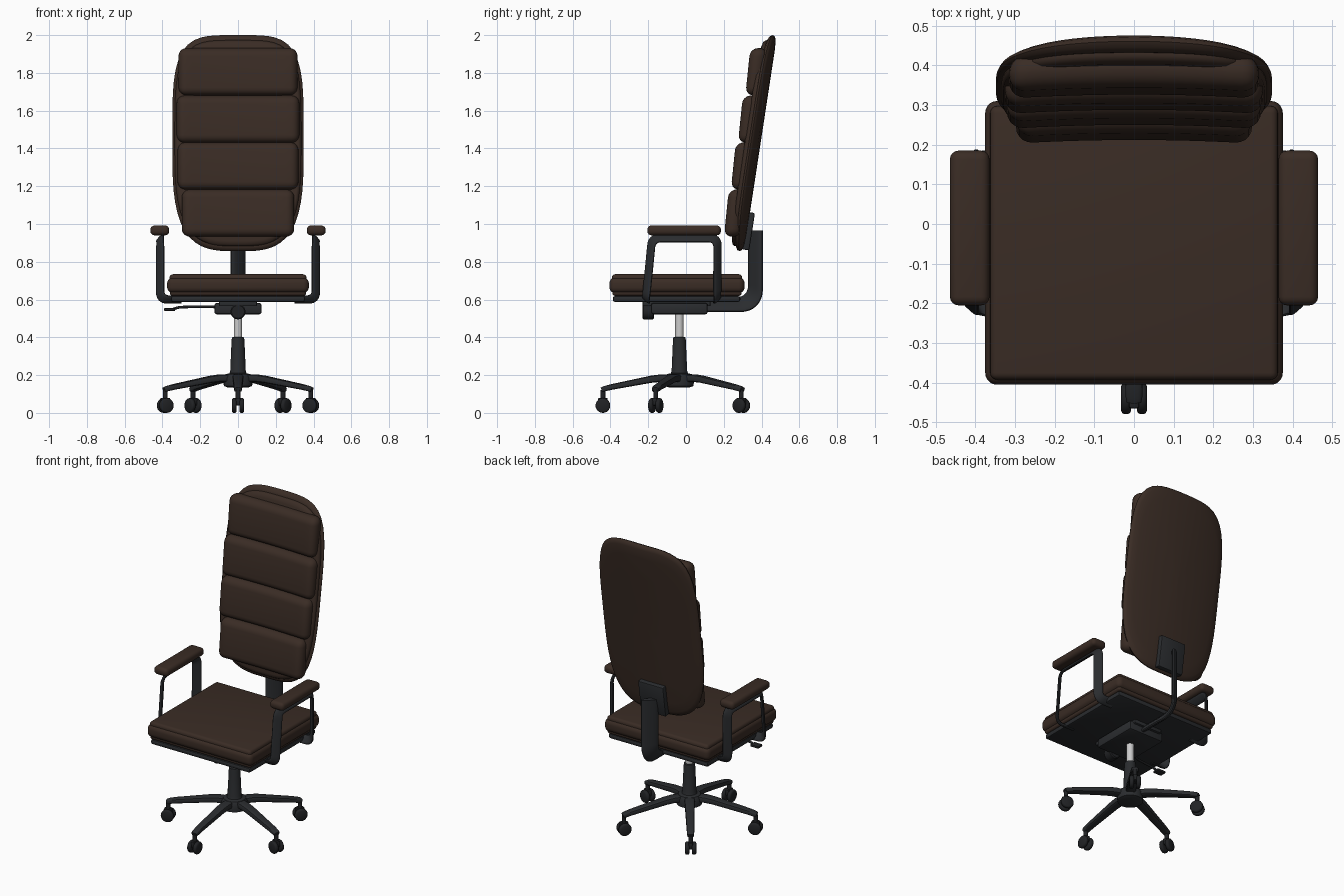
import bpy, bmesh, math
from mathutils import Vector, Matrix

if "Cube" in bpy.data.objects:
    bpy.data.objects.remove(bpy.data.objects["Cube"])

def material(name, rgb):
    m = bpy.data.materials.new(name)
    m.diffuse_color = (*rgb, 1)
    m.use_nodes = True
    m.node_tree.nodes["Principled BSDF"].inputs["Base Color"].default_value = m.diffuse_color
    return m

LEATHER = material("brown_leather", (0.042, 0.025, 0.018))
FRAME = material("dark_frame", (0.023, 0.025, 0.028))
BLACK = material("black_plastic", (0.015, 0.016, 0.018))
CHROME = material("chrome", (0.6, 0.6, 0.6))

def finish(bm, name, mat, angle=35):
    bmesh.ops.recalc_face_normals(bm, faces=bm.faces)
    me = bpy.data.meshes.new(name)
    bm.to_mesh(me)
    bm.free()
    ob = bpy.data.objects.new(name, me)
    bpy.context.collection.objects.link(ob)
    me.materials.append(mat)
    bpy.ops.object.select_all(action='DESELECT')
    ob.select_set(True)
    bpy.context.view_layer.objects.active = ob
    bpy.ops.object.shade_smooth_by_angle(angle=math.radians(angle))
    return ob

def soft_box(name, size, loc, bevel, mat, segs=4, warp=None, rot=None):
    bm = bmesh.new()
    bmesh.ops.create_cube(bm, size=1)
    bmesh.ops.scale(bm, vec=size, verts=bm.verts)
    bmesh.ops.bevel(bm, geom=bm.edges[:], offset=bevel, segments=segs, profile=0.5, affect='EDGES')
    if warp:
        for i in range(-5, 6):
            bmesh.ops.bisect_plane(bm, geom=bm.verts[:] + bm.edges[:] + bm.faces[:],
                                   plane_co=(i * size[0] / 13, 0, 0), plane_no=(1, 0, 0))
    if rot:
        bmesh.ops.transform(bm, matrix=rot, verts=bm.verts)
    bmesh.ops.translate(bm, vec=loc, verts=bm.verts)
    if warp:
        for v in bm.verts:
            v.co.y += warp(v.co)
    return finish(bm, name, mat)

def lathe(name, profile, mat, matrix=Matrix(), n=24):
    """Solid of revolution from (radius, height) pairs."""
    bm = bmesh.new()
    rings = [[bm.verts.new(matrix @ Vector((r * math.cos(math.tau * i / n), r * math.sin(math.tau * i / n), z)))
              for i in range(n)] for r, z in profile]
    skin(bm, rings)
    return finish(bm, name, mat)

def skin(bm, rings):
    n = len(rings[0])
    for a, b in zip(rings, rings[1:]):
        for i in range(n):
            bm.faces.new((a[i], a[(i + 1) % n], b[(i + 1) % n], b[i]))
    bm.faces.new(rings[0])
    bm.faces.new(rings[-1])

def fillet(pts, norms, r, k=6):
    """Round the corners of a polyline; norms holds one normal per segment."""
    pts, norms = [Vector(p) for p in pts], [Vector(n) for n in norms]
    out = [(pts[0], norms[0])]
    for i in range(1, len(pts) - 1):
        p = pts[i]
        a = p + (pts[i - 1] - p).normalized() * r
        b = p + (pts[i + 1] - p).normalized() * r
        for j in range(k + 1):
            t = j / k
            out.append((a.lerp(p, t).lerp(p.lerp(b, t), t), norms[i - 1].lerp(norms[i], t)))
    return out + [(pts[-1], norms[-1])]

def sweep(name, path, width, thick, mat, power=2.0, scales=None, n=16):
    """Sweep a superellipse along (point, normal) pairs."""
    bm = bmesh.new()
    rings = []
    for i, (p, nrm) in enumerate(path):
        t = (path[min(i + 1, len(path) - 1)][0] - path[max(i - 1, 0)][0]).normalized()
        w = t.cross(nrm).normalized()
        u = w.cross(t)
        s = scales[i] if scales else 1
        ring = []
        for j in range(n):
            c, d = math.cos(math.tau * (j + .5) / n), math.sin(math.tau * (j + .5) / n)
            c = math.copysign(abs(c) ** (2 / power), c)
            d = math.copysign(abs(d) ** (2 / power), d)
            ring.append(bm.verts.new(p + w * c * width * s / 2 + u * d * thick * s / 2))
        rings.append(ring)
    skin(bm, rings)
    return finish(bm, name, mat)

# five-star base with twin-wheel casters
CY = -0.035
for k in range(5):
    ang = math.radians(-90 + 72 * k)
    m = Matrix.Translation((0, CY, 0)) @ Matrix.Rotation(ang, 4, 'Z')
    leg = [(0.03, .183), (0.1, .184), (0.15, .178), (0.36, .137), (0.4, .127), (0.412, .122)]
    sweep(f"base_leg_{k}", [(m @ Vector((r, 0, z)), Vector((0, 0, 1))) for r, z in leg],
          0.06, 0.04, FRAME, 4, [1, 1, .95, .75, .7, .62])
    lathe(f"caster_stem_{k}", [(.013, .05), (.013, .12)], BLACK, m @ Matrix.Translation((.405, 0, 0)), 12)
    for s in (-1, 1):
        wm = m @ Matrix.Translation((.405, s * .02, .039)) @ Matrix.Rotation(math.pi / 2, 4, 'X')
        lathe(f"caster_wheel_{k}_{'a' if s < 0 else 'b'}",
              [(.03, -.013), (.036, -.01), (.039, -.005), (.039, .005), (.036, .01), (.03, .013)], BLACK, wm)
    soft_box(f"caster_hood_{k}", (.05, .026, .04), (0, 0, 0), .006, BLACK, 2).matrix_world = \
        m @ Matrix.Translation((.405, 0, .06))

# hub, column and gas lift
col = Matrix.Translation((0, CY, 0))
lathe("hub_and_column", [(.055, .135), (.075, .142), (.078, .185), (.066, .205), (.045, .21), (.041, .225),
                         (.034, .385), (.032, .4), (.024, .402)], FRAME, col)
lathe("gas_lift", [(.022, .39), (.022, .54)], CHROME, col)

# tilt mechanism, tension knob and height lever
soft_box("tilt_mechanism", (.25, .3, .06), (0, -.035, .552), .012, FRAME, 2)
soft_box("mechanism_bracket", (.2, .36, .03), (0, -.05, .58), .006, FRAME, 2)
lathe("tension_knob", [(.034, -.03), (.04, -.024), (.04, .024), (.034, .03)], BLACK,
      Matrix.Translation((0, -.2, .535)) @ Matrix.Rotation(math.pi / 2, 4, 'X'))
lever = fillet([(-.08, -.15, .56), (-.2, -.19, .562), (-.31, -.2, .56), (-.35, -.2, .548)], [(0, 0, 1)] * 3, .015, 3)
sweep("height_lever", lever, .016, .014, BLACK)
soft_box("lever_paddle", (.06, .045, .016), (-.362, -.2, .547), .006, BLACK, 2)

# seat
soft_box("seat_pan", (.71, .675, .032), (0, -.05, .603), .012, FRAME, 2)
soft_box("seat_base", (.72, .685, .045), (0, -.0475, .642), .014, LEATHER)
soft_box("seat_cushion", (.75, .715, .082), (0, -.0475, .676), .03, LEATHER, 5)
soft_box("seat_top_panel", (.725, .69, .05), (0, -.0475, .709), .018, LEATHER)

# armrests: flat bar loops under padded tops
for s, side in ((1, "right"), (-1, "left")):
    pts = [(.3, -.212, .6), (.412, -.212, .6), (.412, -.18, .925), (.412, .167, .925), (.412, .165, .6), (.3, .165, .6)]
    nrm = [(0, -1, -1), (1, -1, 0), (1, 0, 1), (1, 1, 0), (0, 1, -1)]
    path = fillet([(s * x, y, z) for x, y, z in pts], [(s * x, y, z) for x, y, z in nrm], .045)
    sweep(f"arm_frame_{side}", path, .057, .018, FRAME, 2.6)
    soft_box(f"arm_pad_{side}", (.1, .39, .052), (s * .414, -.01, .966), .022, LEATHER)

# back support bar and mounting plate
bar = fillet([(0, .08, .573), (0, .368, .573), (0, .368, .965)], [(1, 0, 1), (1, -1, 0)], .1, 10)
sweep("back_support_bar", bar, .104, .03, FRAME, 2.4)
soft_box("back_mount_plate", (.18, .04, .2), (0, .33, .962), .008, FRAME, 2,
         rot=Matrix.Rotation(-math.atan(.153), 4, 'X'))

# backrest: leaning shell with a bowed back and a flatter front
def lean(co, bow):
    return .308 + .153 * (co.z - .86) - bow * co.x ** 2

def shell(name, half_w, half_h, rings, n=72):
    bm = bmesh.new()
    loops = []
    for s, off, bow in rings:
        loop = []
        for i in range(n):
            c, d = math.cos(math.tau * i / n), math.sin(math.tau * i / n)
            p = 4.2 if d > 0 else 3.3
            f = (abs(c) ** p + abs(d) ** p) ** (-1 / p)
            co = Vector((half_w * s * c * f, off, 1.428 + half_h * s * d * f))
            co.y += lean(co, bow)
            loop.append(bm.verts.new(co))
        loops.append(loop)
    skin(bm, loops)
    return finish(bm, name, LEATHER, 50)

shell("backrest_shell", .348, .572, [(.02, 0, .3), (.3, 0, .3), (.6, 0, .3), (.85, 0, .3), (.95, -.003, .3),
                                     (.985, -.01, .28), (1, -.022, .25), (.99, -.036, .2), (.96, -.046, .15),
                                     (.6, -.048, .12), (.3, -.048, .12), (.02, -.048, .12)])
shell("backrest_liner", .335, .545, [(.02, -.03, .12), (.5, -.03, .12), (.96, -.035, .12), (.995, -.042, .12),
                                     (1, -.054, .12), (.985, -.066, .12), (.95, -.072, .12), (.5, -.072, .12),
                                     (.02, -.072, .12)])

# four horizontal back cushions, each a little more upright than the shell
for i, (z, w) in enumerate(((1.058, .595), (1.307, .64), (1.555, .65), (1.806, .63))):
    soft_box(f"back_cushion_{i}", (w, .09, .25), (0, -.073, z), .042, LEATHER, 5,
             warp=lambda co, z=z: lean(co, .1) - .05 * (co.z - z))
